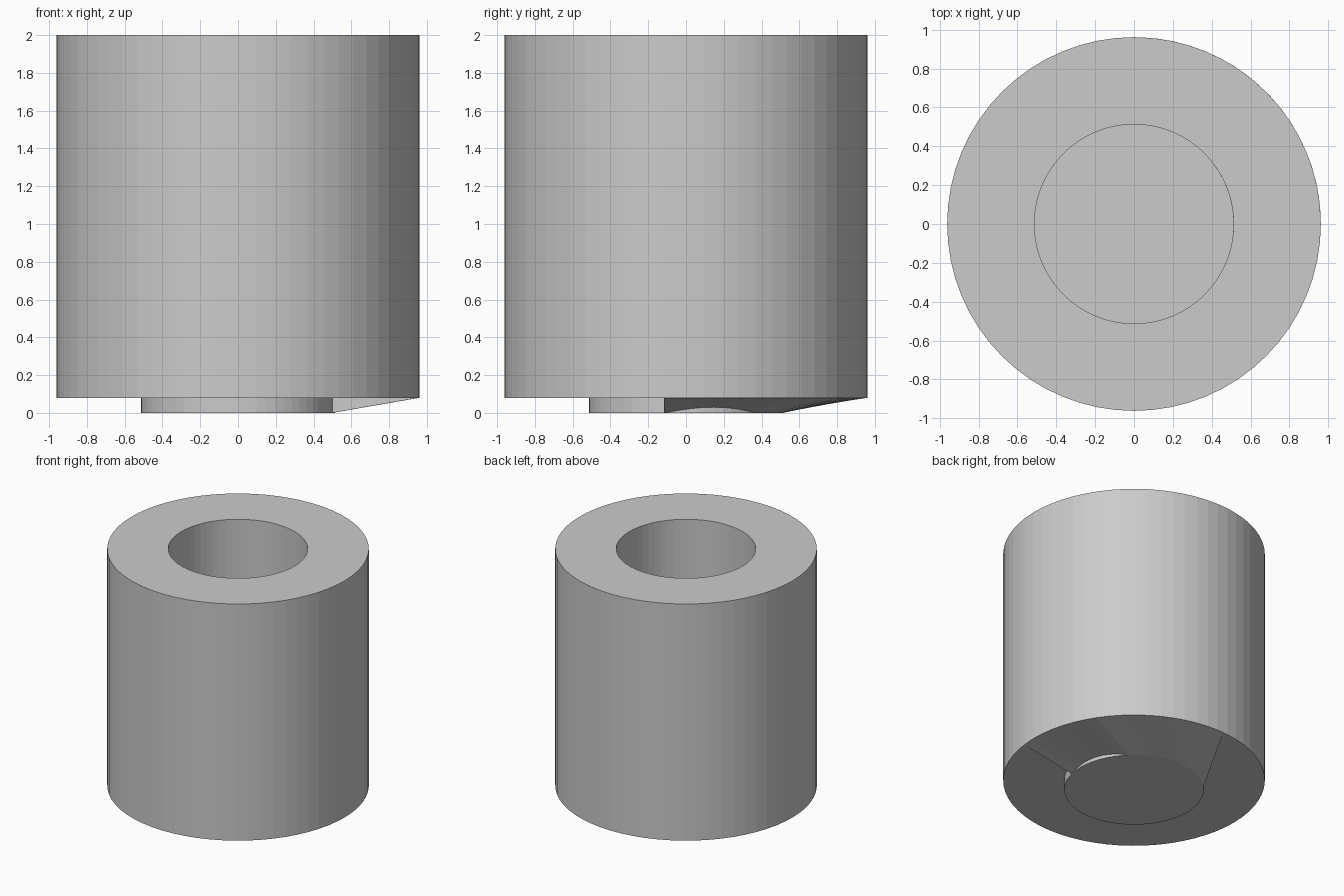
import bpy, bmesh
from math import cos, sin, pi, radians

if "Cube" in bpy.data.objects:
    bpy.data.objects.remove(bpy.data.objects["Cube"])

SEG = 64
R_OUT, R_IN = 0.962, 0.513
Z_STEP, Z_TOP = 0.08, 2.0


def finish(bm, name):
    bmesh.ops.recalc_face_normals(bm, faces=bm.faces)
    mesh = bpy.data.meshes.new(name)
    bm.to_mesh(mesh)
    bm.free()
    obj = bpy.data.objects.new(name, mesh)
    bpy.context.collection.objects.link(obj)
    return obj


def ring(bm, r, z):
    return [bm.verts.new((r * cos(2 * pi * i / SEG), r * sin(2 * pi * i / SEG), z))
            for i in range(SEG)]


def bridge(bm, a, b):
    for i in range(len(a)):
        j = (i + 1) % len(a)
        bm.faces.new((a[i], a[j], b[j], b[i]))


# Thick sleeve: outer wall, top rim, underside, and the bore down to its floor
bm = bmesh.new()
under_in = ring(bm, R_IN, Z_STEP)
under_out = ring(bm, R_OUT, Z_STEP)
top_out = ring(bm, R_OUT, Z_TOP)
top_in = ring(bm, R_IN, Z_TOP)
floor = ring(bm, R_IN, 0)
for a, b in ((under_in, under_out), (under_out, top_out),
             (top_out, top_in), (top_in, under_in), (under_in, floor)):
    bridge(bm, a, b)
bm.faces.new(floor)
finish(bm, "sleeve_body")

# Sloping ramp under one side, slightly hollow next to the floor disc
bm = bmesh.new()
STEPS = 20
inner, outer = [], []
for i in range(STEPS + 1):
    t = i / STEPS
    a_in = radians(-13 + 148 * t)
    a_out = radians(-7 + 100 * t)
    dip = 0.03 * max(0, sin(pi * min(1, t / 0.4)))
    inner.append(bm.verts.new((R_IN * cos(a_in), R_IN * sin(a_in), dip)))
    outer.append(bm.verts.new((R_OUT * cos(a_out), R_OUT * sin(a_out), Z_STEP)))
for i in range(STEPS):
    bm.faces.new((inner[i], outer[i], outer[i + 1], inner[i + 1]))
# Upright end faces of the ramp
for k in (0, STEPS):
    x, y, z = inner[k].co
    bm.faces.new((inner[k], outer[k], bm.verts.new((x, y, Z_STEP))))
finish(bm, "underside_ramp")
